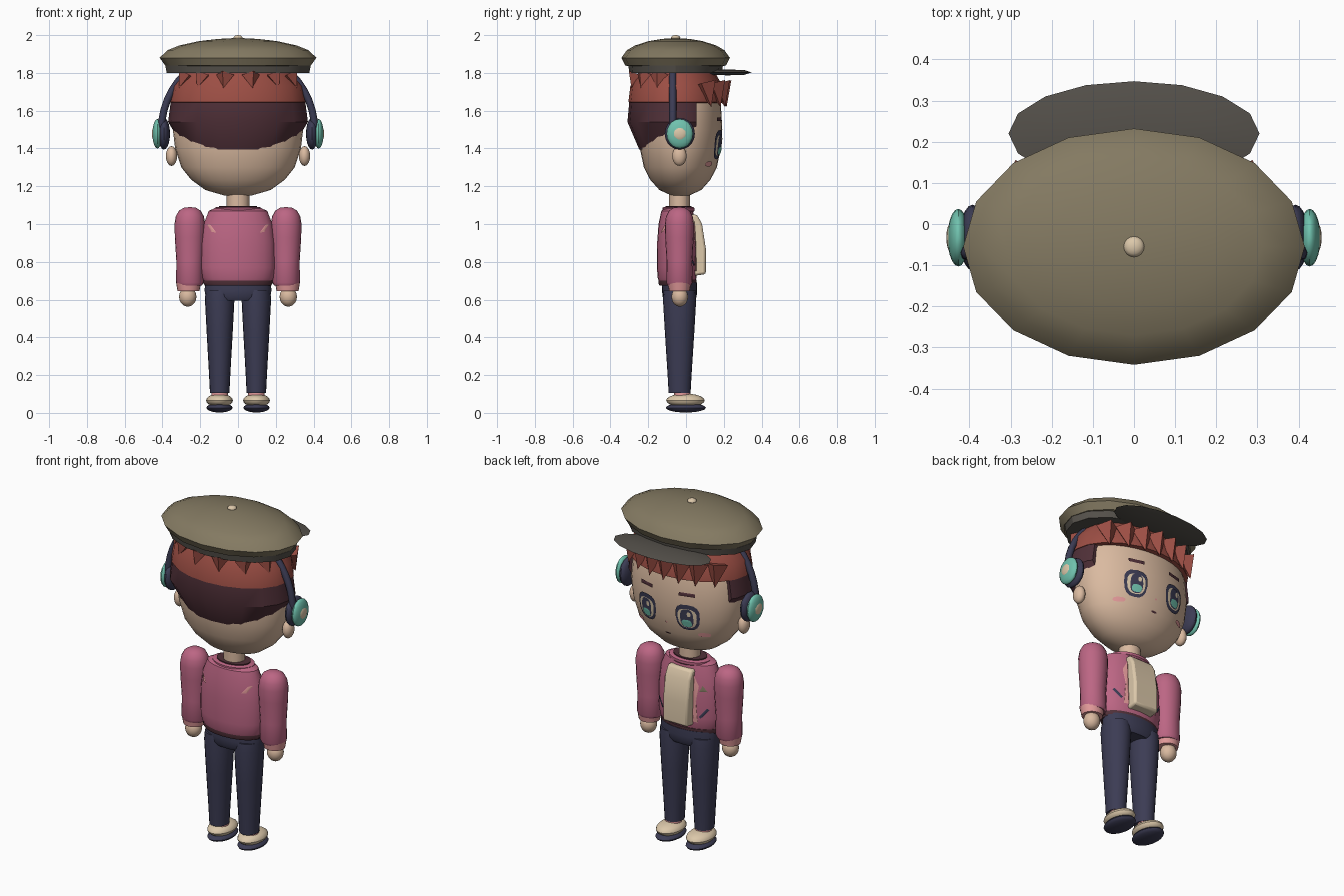
import bpy, bmesh, math
from mathutils import Matrix, Vector

cube = bpy.data.objects.get("Cube")
if cube:
    bpy.data.objects.remove(cube, do_unlink=True)


def material(name, r, g, b):
    lin = [(c / 255 / 12.92) if c < 11 else ((c / 255 + 0.055) / 1.055) ** 2.4 for c in (r, g, b)]
    m = bpy.data.materials.new(name)
    m.use_nodes = True
    m.diffuse_color = (*lin, 1)
    m.node_tree.nodes["Principled BSDF"].inputs["Base Color"].default_value = (*lin, 1)
    return m


skin = material("skin", 218, 186, 160)
cream = material("cream", 220, 200, 170)
olive = material("olive", 132, 122, 98)
charcoal = material("charcoal", 84, 80, 74)
auburn = material("auburn", 156, 78, 68)
maroon = material("maroon", 80, 48, 56)
pink = material("pink", 188, 102, 132)
blush = material("blush", 224, 152, 152)
navy = material("navy", 60, 60, 84)
teal = material("teal", 112, 194, 174)


def finish(name, bm, mat, smooth=True):
    bmesh.ops.recalc_face_normals(bm, faces=bm.faces)
    me = bpy.data.meshes.new(name)
    bm.to_mesh(me)
    bm.free()
    me.materials.append(mat)
    ob = bpy.data.objects.new(name, me)
    bpy.context.collection.objects.link(ob)
    if smooth:
        bpy.ops.object.select_all(action="DESELECT")
        ob.select_set(True)
        bpy.context.view_layer.objects.active = ob
        bpy.ops.object.shade_smooth_by_angle(angle=math.radians(32))
    return ob


def lathe(name, mat, profile, cx, cy, rx, ry, seg=24, cut_y=None):
    """Elliptical rings from (relative radius, z) points; optionally cut away the front."""
    bm = bmesh.new()
    rings = []
    for r, z in profile:
        rings.append([bm.verts.new((cx + rx * r * math.cos(i * math.tau / seg),
                                    cy + ry * r * math.sin(i * math.tau / seg), z)) for i in range(seg)])
    for a, b in zip(rings, rings[1:]):
        for i in range(seg):
            j = (i + 1) % seg
            bm.faces.new((a[i], a[j], b[j], b[i]))
    for (r, z), ring in zip((profile[0], profile[-1]), (rings[0], rings[-1])):
        if r > 0:
            bm.faces.new(ring)
    bmesh.ops.remove_doubles(bm, verts=bm.verts, dist=1e-5)
    if cut_y is not None:
        bmesh.ops.bisect_plane(bm, geom=bm.verts[:] + bm.edges[:] + bm.faces[:],
                               plane_co=(0, cut_y, 0), plane_no=(0, 1, 0), clear_outer=True)
        bmesh.ops.holes_fill(bm, edges=bm.edges)
    return finish(name, bm, mat)


def ellipsoid(name, mat, centre, radii, seg=20):
    bm = bmesh.new()
    bmesh.ops.create_uvsphere(bm, u_segments=seg, v_segments=seg // 2, radius=1,
                              matrix=Matrix.Translation(centre) @ Matrix.Diagonal((*radii, 1)))
    return finish(name, bm, mat)


def spike(name, mat, base, tip, radius):
    base, tip = Vector(base), Vector(tip)
    d = tip - base
    bm = bmesh.new()
    bmesh.ops.create_cone(bm, cap_ends=True, segments=4, radius1=radius, radius2=0, depth=d.length,
                          matrix=Matrix.Translation((base + tip) / 2) @ d.to_track_quat("Z", "Y").to_matrix().to_4x4())
    return finish(name, bm, mat, False)


def decal(name, mat, outline, surface, lift, side=1):
    """Thin plate with an (x, z) outline, laid over a lathed surface at its +y or -y side."""
    profile, cy, rx, ry = surface

    def place(x, z):
        k = profile[0][0]
        for (r0, z0), (r1, z1) in zip(profile, profile[1:]):
            if z0 <= z <= z1:
                k = r0 + (r1 - r0) * (z - z0) / (z1 - z0)
        return (x, cy + side * (ry * math.sqrt(max(0, k * k - (x / rx) ** 2)) + lift), z)

    n = len(outline)
    mx, mz = sum(p[0] for p in outline) / n, sum(p[1] for p in outline) / n
    bm = bmesh.new()
    rings = [[bm.verts.new(place(mx + (x - mx) * t, mz + (z - mz) * t)) for x, z in outline]
             for t in (0.25, 0.5, 0.75, 1)]
    bm.faces.new(rings[0])
    for a, b in zip(rings, rings[1:]):
        for i in range(n):
            j = (i + 1) % n
            bm.faces.new((a[i], a[j], b[j], b[i]))
    ob = finish(name, bm, mat, False)
    if ob.data.polygons[0].normal.y * side < 0:
        ob.data.flip_normals()
    return ob


def oval(x, z, w, h, taper=0.0, n=16):
    pts = []
    for i in range(n):
        c, s = math.cos(i * math.tau / n), math.sin(i * math.tau / n)
        pts.append((x + w * math.copysign(abs(c) ** 0.75, c) * (1 + taper * s),
                    z + h * math.copysign(abs(s) ** 0.75, s)))
    return pts


# Head, neck
head_profile = [(0, 1.145), (0.22, 1.152), (0.5, 1.18), (0.72, 1.235), (0.87, 1.3), (0.965, 1.4),
                (1, 1.5), (0.97, 1.62), (0.85, 1.74), (0.6, 1.82), (0, 1.85)]
face = (head_profile, -0.03, 0.345, 0.222)
lathe("head", skin, head_profile, 0, *face[1:], seg=32)
lathe("neck", skin, [(1, 1.06), (1, 1.18)], 0, -0.035, 0.06, 0.055, 16)

# Hair
lathe("hair_cap", auburn, [(0.9, 1.64), (1, 1.645), (0.96, 1.73), (0.8, 1.8), (0, 1.83)], 0, -0.05, 0.36, 0.255, 20)
lathe("back_hair", maroon, [(0.76, 1.395), (1, 1.54), (0.96, 1.655)], 0, -0.05, 0.37, 0.26, 20, cut_y=0.055)
for i in range(7):
    x = (i - 3) * 0.09
    y = -0.05 + 0.24 * math.sqrt(1 - (x / 0.36) ** 2)
    spike("fringe_spike", auburn, (x, y - 0.01, 1.745), (x * 1.04, y + 0.025, 1.62), 0.062)
for i in range(6):
    a = math.radians(205 + i * 26)
    c, s = math.cos(a), math.sin(a)
    spike("back_tuft", auburn, (0.3 * c, -0.05 + 0.215 * s, 1.79), (0.345 * c, -0.05 + 0.245 * s, 1.72), 0.05)

# Flat cap
lathe("cap_crown", olive, [(0, 1.83), (0.8, 1.83), (0.93, 1.84), (1, 1.88), (0.9, 1.92), (0.75, 1.945),
                           (0.5, 1.968), (0.25, 1.98), (0, 1.985)], 0, -0.055, 0.415, 0.287, 16)
lathe("cap_band", charcoal, [(0.98, 1.8), (1, 1.838)], 0, -0.055, 0.385, 0.25, 16)
lathe("cap_brim", charcoal, [(0, 1.787), (0.7, 1.79), (1, 1.803), (0.7, 1.815), (0, 1.818)], 0, 0.22, 0.305, 0.127, 16)
ellipsoid("cap_button", cream, (0, -0.055, 1.985), (0.025, 0.025, 0.015), 16)

# Headphone band
curve = bpy.data.curves.new("headphone_band", "CURVE")
curve.dimensions = "3D"
curve.bevel_depth = 0.019
curve.bevel_resolution = 2
line = curve.splines.new("POLY")
line.points.add(24)
for i, p in enumerate(line.points):
    a = math.pi * i / 24
    p.co = (0.405 * math.cos(a), -0.07, 1.5 + 0.41 * math.sin(a), 1)
curve.materials.append(navy)
bpy.context.collection.objects.link(bpy.data.objects.new("headphone_band", curve))

# Torso
torso_profile = [(0.88, 0.69), (0.96, 0.715), (1, 0.77), (0.99, 0.9), (0.92, 1.0), (0.78, 1.07), (0.55, 1.09)]
chest = (torso_profile, -0.047, 0.198, 0.107)
lathe("jacket", pink, torso_profile, 0, *chest[1:])
lathe("jacket_hem", maroon, [(0.96, 0.675), (1, 0.685), (1, 0.705), (0.9, 0.71)], 0, -0.045, 0.183, 0.1)
lathe("collar", maroon, [(1, 1.06), (1, 1.096)], 0, -0.04, 0.1, 0.068, 20)
lathe("collar_roll", pink, [(0.9, 1.06), (1, 1.07), (1, 1.085), (0.9, 1.09)], 0, -0.04, 0.125, 0.085, 20)
bm = bmesh.new()
side_shape = [(0, 1.05), (0.058, 1.05), (0.085, 1.0), (0.105, 0.87), (0.105, 0.735), (0, 0.72)]
panel = bm.faces.new([bm.verts.new((-0.08, y, z)) for y, z in side_shape])
moved = bmesh.ops.extrude_face_region(bm, geom=[panel])
bmesh.ops.translate(bm, vec=(0.16, 0, 0), verts=[v for v in moved["geom"] if isinstance(v, bmesh.types.BMVert)])
shirt = finish("shirt_panel", bm, cream)
bevel = shirt.modifiers.new("soft_edge", "BEVEL")
bevel.width = 0.012
bevel.segments = 2
decal("chest_badge", olive, [(-0.155, 0.93), (-0.115, 0.93), (-0.13, 0.965)], chest, 0.006)

# Hips
lathe("hips", navy, [(0.85, 0.595), (0.97, 0.615), (1, 0.65), (0.98, 0.69)], 0, -0.034, 0.177, 0.093)

# Nose and mouth
decal("nose", blush, oval(0, 1.365, 0.006, 0.006), face, 0.005)
decal("mouth", maroon, oval(0, 1.295, 0.018, 0.005), face, 0.005)

# Mirrored parts
for s, side in ((1, "left"), (-1, "right")):
    def named(part):
        return side + "_" + part

    # Ears and headphones
    ellipsoid(named("ear"), skin, (s * 0.352, -0.035, 1.36), (0.03, 0.038, 0.052))
    ellipsoid(named("ear_pad"), navy, (s * 0.392, -0.033, 1.478), (0.032, 0.08, 0.084))
    ellipsoid(named("ear_cup"), teal, (s * 0.427, -0.033, 1.478), (0.026, 0.07, 0.078))
    ellipsoid(named("ear_cup_centre"), cream, (s * 0.444, -0.033, 1.478), (0.012, 0.037, 0.037), 16)

    # Eyes, brows, cheeks
    ex, ez = s * 0.13, 1.42
    decal(named("eye_outline"), navy, oval(ex, ez, 0.066, 0.078, 0.12), face, 0.006)
    decal(named("eye_white"), cream, oval(ex, ez - 0.004, 0.052, 0.058, 0.12), face, 0.009)
    decal(named("iris"), navy, oval(ex, ez - 0.002, 0.036, 0.056), face, 0.012)
    decal(named("iris_glow"), teal, oval(ex, ez - 0.031, 0.028, 0.022), face, 0.015)
    decal(named("eye_shine"), cream, oval(ex - 0.014, ez + 0.024, 0.01, 0.014), face, 0.015)
    decal(named("brow"), maroon, [(ex - 0.045, 1.545), (ex + 0.045, 1.545), (ex + 0.045, 1.565),
                                  (ex - 0.045, 1.565)], face, 0.007)
    decal(named("cheek"), blush, oval(s * 0.205, 1.318, 0.03, 0.013), face, 0.006)

    # Jacket details
    decal(named("lapel"), blush, [(s * 0.08, 0.75), (s * 0.11, 0.75), (s * 0.1, 0.87), (s * 0.112, 0.96),
                                  (s * 0.08, 1.02)], chest, 0.006)
    decal(named("pocket"), navy, [(s * 0.115, 0.785), (s * 0.125, 0.775), (s * 0.165, 0.825),
                                  (s * 0.155, 0.835)], chest, 0.006)
    decal(named("back_patch"), blush, [(s * 0.115, 0.955), (s * 0.14, 0.958), (s * 0.165, 1.0),
                                       (s * 0.145, 0.995)], chest, 0.006, -1)

    # Arms
    lathe(named("sleeve"), pink, [(0.8, 0.675), (0.9, 0.69), (0.88, 0.8), (0.98, 0.93), (1, 1.0), (0.92, 1.04),
                                  (0.72, 1.07), (0.4, 1.086), (0, 1.09)], s * 0.255, -0.035, 0.081, 0.077, 20)
    lathe(named("cuff"), blush, [(0.88, 0.645), (1, 0.69)], s * 0.262, -0.035, 0.066, 0.062, 20)
    ellipsoid(named("hand"), skin, (s * 0.266, -0.033, 0.615), (0.046, 0.044, 0.052))

    # Legs and shoes
    lathe(named("leg"), navy, [(0.66, 0.105), (0.72, 0.2), (0.88, 0.42), (1, 0.6), (0.95, 0.65)],
          s * 0.097, -0.034, 0.078, 0.088, 20)
    lathe(named("ankle"), blush, [(1, 0.06), (0.9, 0.125)], s * 0.097, -0.02, 0.047, 0.047, 16)
    ellipsoid(named("shoe"), cream, (s * 0.098, -0.003, 0.066), (0.071, 0.102, 0.036))
    ellipsoid(named("sole"), navy, (s * 0.098, -0.001, 0.027), (0.069, 0.106, 0.025))
